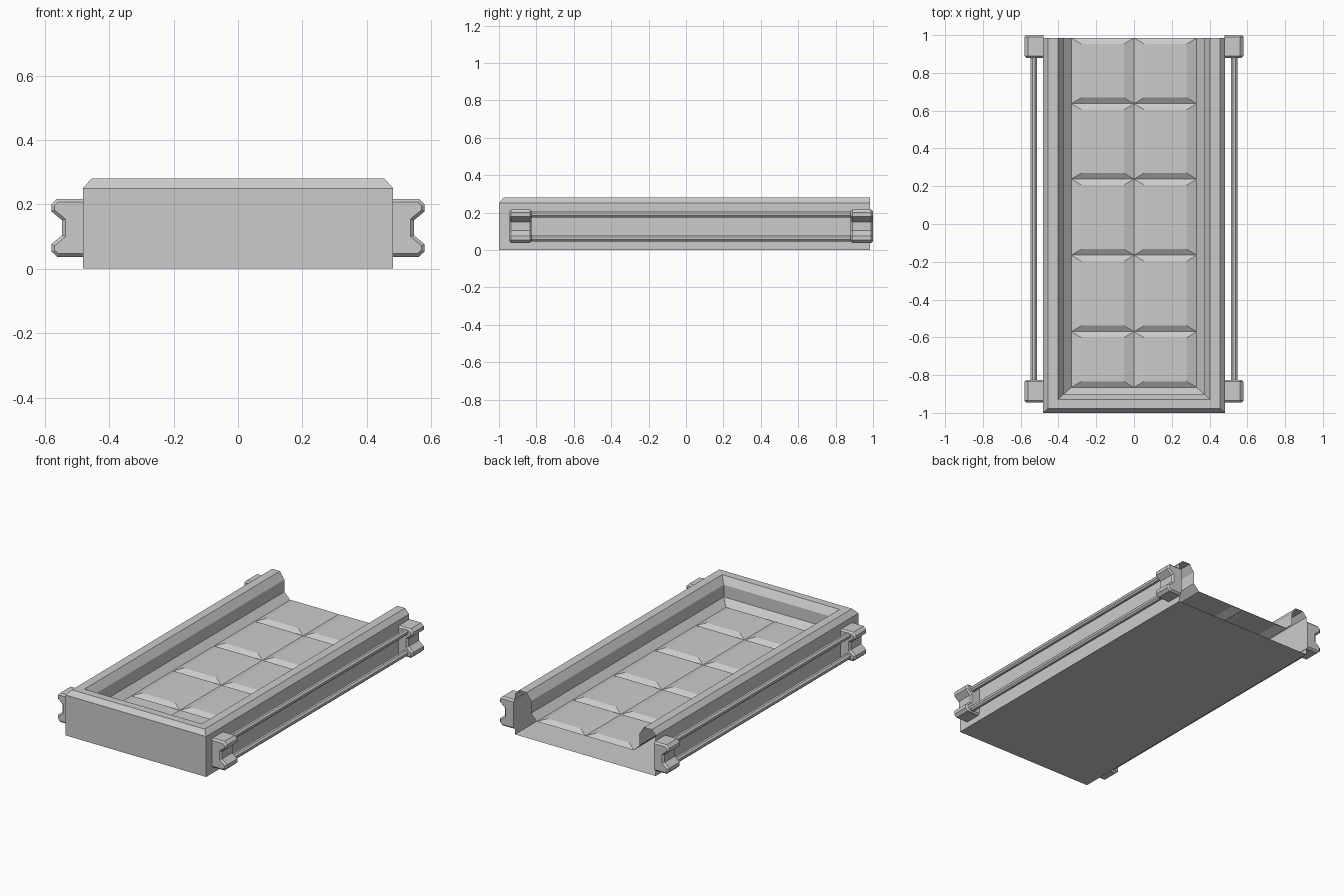
import bpy, bmesh, math

if "Cube" in bpy.data.objects:
    bpy.data.objects.remove(bpy.data.objects["Cube"])

BACK = 0.985


def make_object(name, build):
    mesh = bpy.data.meshes.new(name)
    bm = bmesh.new()
    build(bm)
    bmesh.ops.remove_doubles(bm, verts=bm.verts, dist=1e-5)
    bmesh.ops.recalc_face_normals(bm, faces=bm.faces)
    bm.to_mesh(mesh)
    bm.free()
    obj = bpy.data.objects.new(name, mesh)
    bpy.context.collection.objects.link(obj)
    return obj


def quad(bm, *pts):
    return bm.faces.new([bm.verts.new(p) for p in pts])


def prism(bm, profile, y0, y1):
    """Extrude an x/z profile along y."""
    a = [bm.verts.new((x, y0, z)) for x, z in profile]
    b = [bm.verts.new((x, y1, z)) for x, z in profile]
    bm.faces.new(a)
    bm.faces.new(b[::-1])
    n = len(profile)
    for i in range(n):
        bm.faces.new((a[i], b[i], b[(i + 1) % n], a[(i + 1) % n]))


LOW, HIGH = 0.12, 0.14


# Tray: mitred wall profile (inset, height) around three sides, open at the back
def tray(bm):
    wall = [(0, 0), (0, .25), (.027, .28), (.08, .28), (.11, .235), (.11, .16), (.15, LOW)]
    rings = []
    for d, z in wall:
        x, y = .482 - d, -1 + d * .9
        rings.append([(-x, BACK, z), (-x, y, z), (x, y, z), (x, BACK, z)])
    for r, s in zip(rings, rings[1:]):
        for i in range(3):
            quad(bm, r[i], r[i + 1], s[i + 1], s[i])
    quad(bm, *rings[0])

    # Floor: two columns of raised panels with sloped borders
    ys = [-.865, -.57, -.165, .238, .637, BACK]
    e = .032
    for x0, x1 in ((-.332, 0), (0, .332)):
        for y0, y1 in zip(ys, ys[1:]):
            lo = [(x0, y0, LOW), (x1, y0, LOW), (x1, y1, LOW), (x0, y1, LOW)]
            a, b = x0 + .054, x1 - .054
            hi = [(a, y0 + e, HIGH), (b, y0 + e, HIGH), (b, y1 - e, HIGH), (a, y1 - e, HIGH)]
            quad(bm, *hi)
            for i in range(4):
                j = (i + 1) % 4
                quad(bm, lo[i], lo[j], hi[j], hi[i])


make_object("tray", tray)

# Notched brackets at each corner
bracket_half = [(.48, .217), (.562, .217), (.58, .2), (.58, .178), (.546, .15)]
bracket = bracket_half + [(x, .254 - z) for x, z in reversed(bracket_half)]

for side, label in ((1, "right"), (-1, "left")):
    outline = [(side * x, z) for x, z in bracket]
    for end, y0, y1 in (("front", -.945, -.825), ("back", .88, 1.0)):
        obj = make_object(f"{label}_{end}_bracket", lambda bm: prism(bm, outline, y0, y1))
        # Chamfer only the rims of the two end faces
        bev = obj.modifiers.new("rim", 'BEVEL')
        bev.width = .01
        bev.segments = 1
        bev.limit_method = 'WEIGHT'
        attr = obj.data.attributes.new("bevel_weight_edge", 'FLOAT', 'EDGE')
        for edge in obj.data.edges:
            p, q = (obj.data.vertices[v].co for v in edge.vertices)
            on_wall = abs(p.x) < .485 and abs(q.x) < .485
            attr.data[edge.index].value = 1.0 if abs(p.y - q.y) < 1e-4 and not on_wall else 0.0

    # Slim octagonal rails between the brackets
    for level, zc in (("upper", .192), ("lower", .062)):
        ring = [(side * .531 + .0185 * math.cos(math.pi * (k + .5) / 4),
                 zc + .0185 * math.sin(math.pi * (k + .5) / 4)) for k in range(8)]
        make_object(f"{label}_{level}_rail", lambda bm: prism(bm, ring, -.83, .885))
